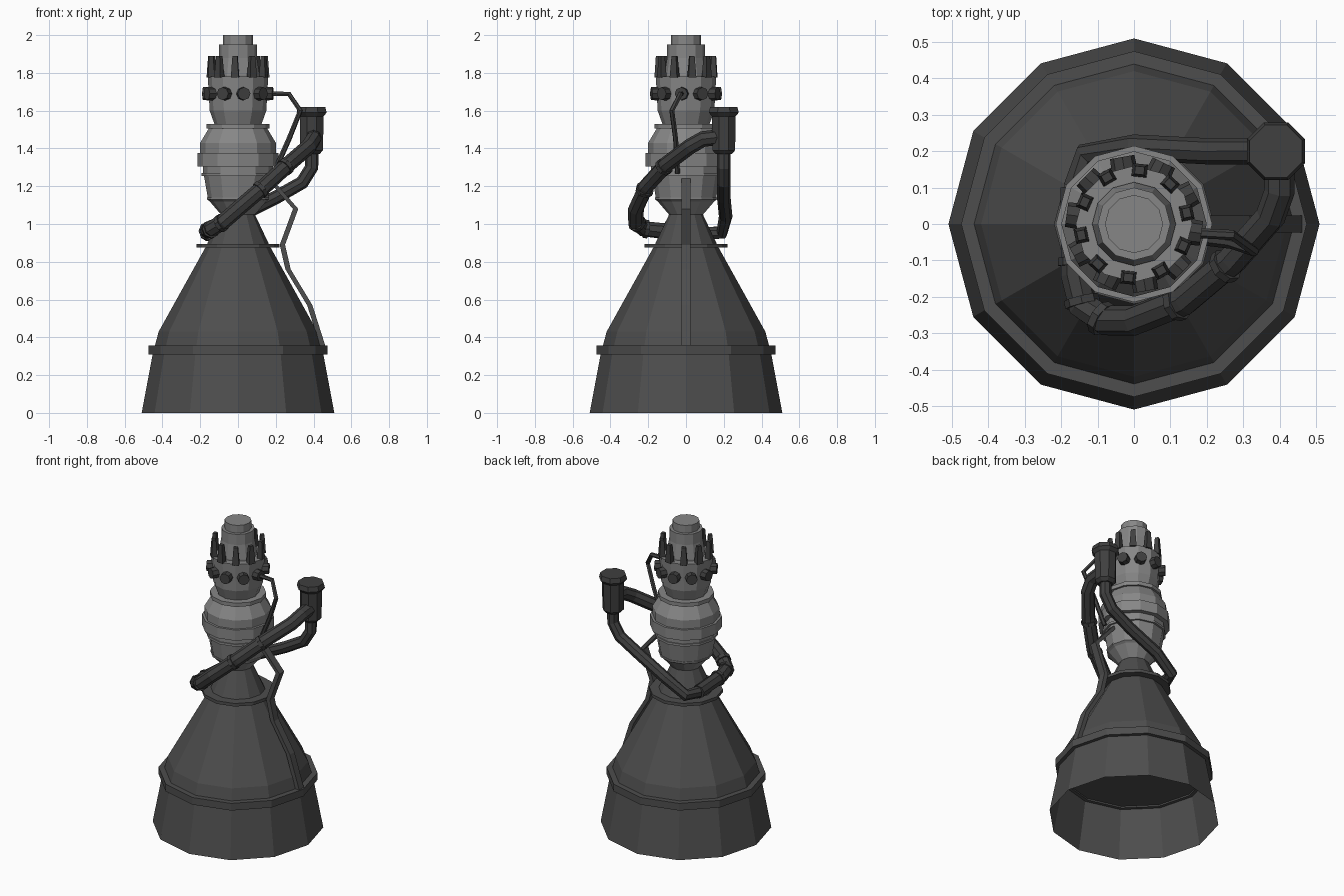
import bpy, bmesh, math
from mathutils import Matrix, Vector

if "Cube" in bpy.data.objects:
    bpy.data.objects.remove(bpy.data.objects["Cube"], do_unlink=True)


def material(name, v):
    m = bpy.data.materials.new(name)
    m.use_nodes = True
    m.diffuse_color = (v, v, v, 1)
    m.node_tree.nodes["Principled BSDF"].inputs["Base Color"].default_value = (v, v, v, 1)
    return m


BELL = material("dark nozzle metal", 0.075)
STEEL = material("light steel", 0.24)
PIPE = material("pipe grey", 0.05)


def finish(name, bm, mat):
    bmesh.ops.recalc_face_normals(bm, faces=bm.faces)
    mesh = bpy.data.meshes.new(name)
    bm.to_mesh(mesh)
    bm.free()
    mesh.materials.append(mat)
    ob = bpy.data.objects.new(name, mesh)
    bpy.context.collection.objects.link(ob)
    return ob


def lathe(name, profile, mat, sides=12, centre=(0, 0), turn=0, cap=True, closed=False):
    """Revolve (radius, height) points round a vertical axis."""
    bm = bmesh.new()
    rings = []
    for r, z in profile:
        angles = [turn + math.tau * i / sides for i in range(sides)]
        rings.append([bm.verts.new((centre[0] + r * math.cos(a),
                                    centre[1] + r * math.sin(a), z)) for a in angles])
    pairs = list(zip(rings, rings[1:]))
    if closed:
        pairs.append((rings[-1], rings[0]))
    for low, high in pairs:
        for i in range(sides):
            j = (i + 1) % sides
            bm.faces.new((low[i], low[j], high[j], high[i]))
    if cap and not closed:
        bm.faces.new(rings[0])
        bm.faces.new(rings[-1])
    return finish(name, bm, mat)


def cylinder(name, centre, axis, r1, r2, length, mat, sides=8):
    bm = bmesh.new()
    turn = Vector(axis).to_track_quat("Z", "Y").to_matrix().to_4x4()
    bmesh.ops.create_cone(bm, cap_ends=True, segments=sides, radius1=r1, radius2=r2,
                          depth=length, matrix=Matrix.Translation(centre) @ turn)
    return finish(name, bm, mat)


def tube(name, points, radius, mat, resolution=2):
    curve = bpy.data.curves.new(name, "CURVE")
    curve.dimensions = "3D"
    curve.bevel_depth = radius
    curve.bevel_resolution = resolution
    curve.use_fill_caps = True
    spline = curve.splines.new("POLY")
    spline.points.add(len(points) - 1)
    for p, co in zip(spline.points, points):
        p.co = (*co, 1)
    source = bpy.data.objects.new(name + "_path", curve)
    bpy.context.collection.objects.link(source)
    mesh = bpy.data.meshes.new_from_object(
        source.evaluated_get(bpy.context.evaluated_depsgraph_get()))
    bpy.data.objects.remove(source)
    mesh.materials.clear()
    mesh.materials.append(mat)
    for f in mesh.polygons:
        f.use_smooth = False
    ob = bpy.data.objects.new(name, mesh)
    bpy.context.collection.objects.link(ob)


# Nozzle: open skirt below, closed cone above, two stiffening bands
lathe("nozzle_skirt", [(.51, 0), (.45, .32)], BELL, cap=False)
lathe("nozzle_cone", [(.45, .32), (.44, .355), (.42, .43), (.17, .88), (.085, 1.06)], BELL)
lathe("nozzle_band", [(.43, .31), (.475, .31), (.475, .357), (.43, .357)], BELL, closed=True)
lathe("throat_band", [(.15, .875), (.22, .875), (.22, .895), (.15, .895)], BELL, closed=True)

# Combustion chamber and pump body with bands
lathe("chamber", [(.09, 1.05), (.15, 1.12), (.165, 1.13), (.165, 1.14), (.16, 1.14),
                  (.18, 1.255), (.192, 1.255), (.192, 1.27), (.185, 1.27), (.185, 1.305),
                  (.215, 1.305), (.215, 1.375), (.2, 1.375), (.2, 1.43), (.155, 1.505),
                  (.168, 1.505), (.168, 1.53), (.13, 1.53)], STEEL)
lathe("pump_body", [(.125, 1.53), (.15, 1.6), (.16, 1.78), (.115, 1.78), (.115, 1.79),
                    (.1, 1.88), (.1, 1.95), (.08, 1.95), (.08, 2)], STEEL)

# Ten tapered fins and ten radial knobs round the pump
for k in range(10):
    a = math.radians(12 + 36 * k)
    bm = bmesh.new()
    bmesh.ops.create_cube(bm, size=1)
    for v in bm.verts:
        top = v.co.z > 0
        v.co = (.148 + v.co.x * (.022 if top else .036),
                v.co.y * (.026 if top else .042), 1.89 if top else 1.775)
    bm.transform(Matrix.Rotation(a, 4, "Z"))
    finish("pump_fin", bm, PIPE)
    b = math.radians(-8 + 36 * k)
    out = Vector((math.cos(b), math.sin(b), 0))
    cylinder("pump_knob", out * .165 + Vector((0, 0, 1.69)), out, .036, .034, .044, PIPE)

# Side canister with flared cap
lathe("canister", [(.045, 1.37), (.065, 1.39), (.068, 1.57), (.086, 1.59), (.078, 1.62),
                   (.06, 1.62)], PIPE, sides=8, centre=(.39, .2), turn=math.pi / 8)

# Feed loop: front branch, far side run, rear branch
front = [(.4, .18, 1.46), (.4, .09, 1.45), (.375, .02, 1.41), (.27, -.1, 1.32),
         (.14, -.21, 1.2), (0, -.265, 1.08), (-.08, -.265, 1.01), (-.14, -.225, .975),
         (-.16, -.14, .965), (-.16, .1, .95)]
rear = [(.39, .2, 1.4), (.39, .2, 1.3), (.34, .2, 1.22), (.2, .2, 1.14),
        (0, .21, 1.04), (-.13, .19, .955), (-.16, .1, .95)]
tube("front_feed_pipe", front, .042, PIPE)
tube("rear_feed_pipe", rear, .036, PIPE)
for i in (3, 4, 6, 7, 8):
    p, q = Vector(front[i]), Vector(front[i + 1])
    cylinder("pipe_collar", p.lerp(q, .15), q - p, .049, .049, .022, PIPE)

# Thin sense line from a pump knob to the chamber
tube("thin_line", [(.17, -.025, 1.69), (.27, -.03, 1.688), (.33, -.075, 1.6),
                   (.27, -.055, 1.45), (.19, -.045, 1.27)], .014, PIPE, 1)

# Flat conduit running down the nozzle
bm = bmesh.new()
previous = None
for x, z in [(.165, 1.24), (.305, 1.08), (.235, .89), (.265, .76), (.38, .57), (.45, .35)]:
    ring = [bm.verts.new((x + dx, y, z)) for dx, y in
            ((-.014, -.024), (.014, -.024), (.014, .024), (-.014, .024))]
    if previous:
        for i in range(4):
            j = (i + 1) % 4
            bm.faces.new((previous[i], previous[j], ring[j], ring[i]))
    else:
        bm.faces.new(ring)
    previous = ring
bm.faces.new(previous)
finish("nozzle_conduit", bm, BELL)
